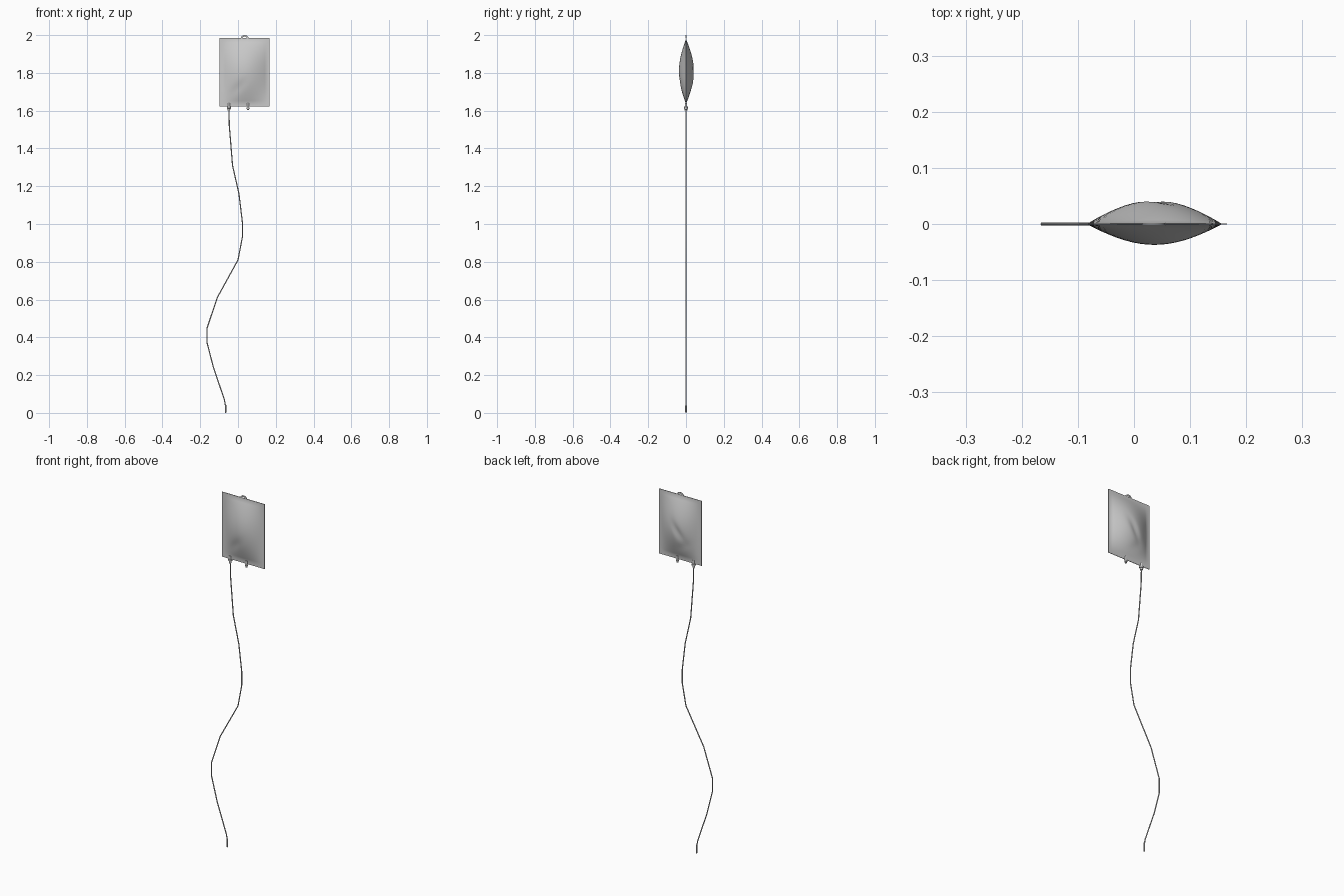
import bpy, bmesh, math
from mathutils import Vector

if "Cube" in bpy.data.objects:
    bpy.data.objects.remove(bpy.data.objects["Cube"])

X0, X1, Z0, Z1 = -0.098, 0.166, 1.622, 1.986      # bag outline
IX0, IX1, IZ0, IZ1 = -0.082, 0.155, 1.638, 1.976  # inflated area


def finish(bm, name, angle=40):
    bmesh.ops.recalc_face_normals(bm, faces=bm.faces)
    me = bpy.data.meshes.new(name)
    bm.to_mesh(me)
    bm.free()
    ob = bpy.data.objects.new(name, me)
    bpy.context.collection.objects.link(ob)
    bpy.ops.object.select_all(action='DESELECT')
    ob.select_set(True)
    bpy.context.view_layer.objects.active = ob
    bpy.ops.object.shade_smooth_by_angle(angle=math.radians(angle))
    return ob


def lathe(name, x, profile, n=12):
    """Revolve (radius, z) pairs about a vertical axis at x."""
    bm = bmesh.new()
    rings = [[bm.verts.new((x + r * math.cos(2 * math.pi * i / n),
                            r * math.sin(2 * math.pi * i / n), z))
              for i in range(n)] for r, z in profile]
    for a, b in zip(rings, rings[1:]):
        for i in range(n):
            j = (i + 1) % n
            bm.faces.new((a[i], a[j], b[j], b[i]))
    bm.faces.new(rings[0])
    bm.faces.new(rings[-1])
    return finish(bm, name)


def gauss(x, z, cx, cz, sx, sz, tilt=0):
    dx, dz = x - cx, z - cz
    a = dx * math.cos(tilt) + dz * math.sin(tilt)
    b = dz * math.cos(tilt) - dx * math.sin(tilt)
    return math.exp(-(a / sx) ** 2 - (b / sz) ** 2)


def bulge(x, z, side):
    u = (x - (IX0 + IX1) / 2) / (IX1 - IX0) * 2
    v = (z - (IZ0 + IZ1) / 2) / (IZ1 - IZ0) * 2
    if abs(u) >= 1 or abs(v) >= 1:
        return 0.0012
    h = math.cos(u * math.pi / 2) ** 0.95 * math.cos(v * math.pi / 2) ** 0.95
    # soft creases in the film
    if side < 0:
        d = 0.036 - 0.006 * gauss(x, z, -0.01, 1.71, 0.06, 0.02, 0.8)
    else:
        d = 0.041 - 0.008 * gauss(x, z, 0.025, 1.79, 0.06, 0.016, 1.0)
        d -= 0.005 * gauss(x, z, 0.0, 1.71, 0.05, 0.02, -0.6)
    return 0.0012 + d * h


# fluid bag: two inflated sheets joined around a flat welded border
xs = [X0] + [IX0 + (IX1 - IX0) * i / 18 for i in range(19)] + [X1]
zs = [Z0] + [IZ0 + (IZ1 - IZ0) * i / 24 for i in range(25)] + [Z1]
bm = bmesh.new()
for s in (-1, 1):
    g = [[bm.verts.new((x, s * bulge(x, z, s), z)) for x in xs] for z in zs]
    for r, q in zip(g, g[1:]):
        for i in range(len(xs) - 1):
            bm.faces.new((r[i], r[i + 1], q[i + 1], q[i]))
bmesh.ops.bridge_loops(bm, edges=[e for e in bm.edges if e.is_boundary])
finish(bm, "fluid_bag")

# hanging loop on the top edge
bm = bmesh.new()
n = 10
loops = []
for y in (-0.0015, 0.0015):
    for rx, rz in ((0.021, 0.018), (0.012, 0.010)):
        loops.append([bm.verts.new((0.035 + rx * math.cos(math.pi * i / n), y,
                                    1.982 + rz * math.sin(math.pi * i / n)))
                      for i in range(n + 1)])
fo, fi, bo, bi = loops
for a, b in ((fo, fi), (fi, bi), (bi, bo), (bo, fo)):
    for i in range(n):
        bm.faces.new((a[i], a[i + 1], b[i + 1], b[i]))
for k in (0, n):
    bm.faces.new((fo[k], fi[k], bi[k], bo[k]))
finish(bm, "hanging_loop")

# ports through the lower seam
lathe("outlet_port", -0.048, [(0.006, 1.640), (0.006, 1.622), (0.011, 1.621),
                              (0.011, 1.613), (0.0075, 1.612), (0.0065, 1.600)])
lathe("filling_port", 0.053, [(0.006, 1.640), (0.006, 1.617), (0.0075, 1.616),
                              (0.0075, 1.610), (0.005, 1.609), (0.005, 1.603)])

# hanging tube swept along its bends
path = [(-0.048, 1.61), (-0.046, 1.52), (-0.029, 1.31), (0.005, 1.16),
        (0.023, 1.01), (0.023, 0.93), (0.0, 0.81), (-0.11, 0.61),
        (-0.1635, 0.45), (-0.1635, 0.37), (-0.13, 0.24), (-0.072, 0.07),
        (-0.066, 0.035)]
pts = [Vector((x, 0, z)) for x, z in path]
bm = bmesh.new()
rings = []
for i, p in enumerate(pts):
    t = (pts[min(i + 1, len(pts) - 1)] - pts[max(i - 1, 0)]).normalized()
    side = Vector((0, 1, 0)).cross(t)
    rings.append([bm.verts.new(p + 0.003 * (side * math.cos(a) + Vector((0, math.sin(a), 0))))
                  for a in (2 * math.pi * k / 8 for k in range(8))])
for a, b in zip(rings, rings[1:]):
    for k in range(8):
        bm.faces.new((a[k], a[(k + 1) % 8], b[(k + 1) % 8], b[k]))
bm.faces.new(rings[0])
bm.faces.new(rings[-1])
finish(bm, "drip_tube")

# connector at the free end of the tube
lathe("tube_connector", -0.066, [(0.0033, 0.048), (0.004, 0.04),
                                 (0.004, 0.004), (0.003, 0.0)])
